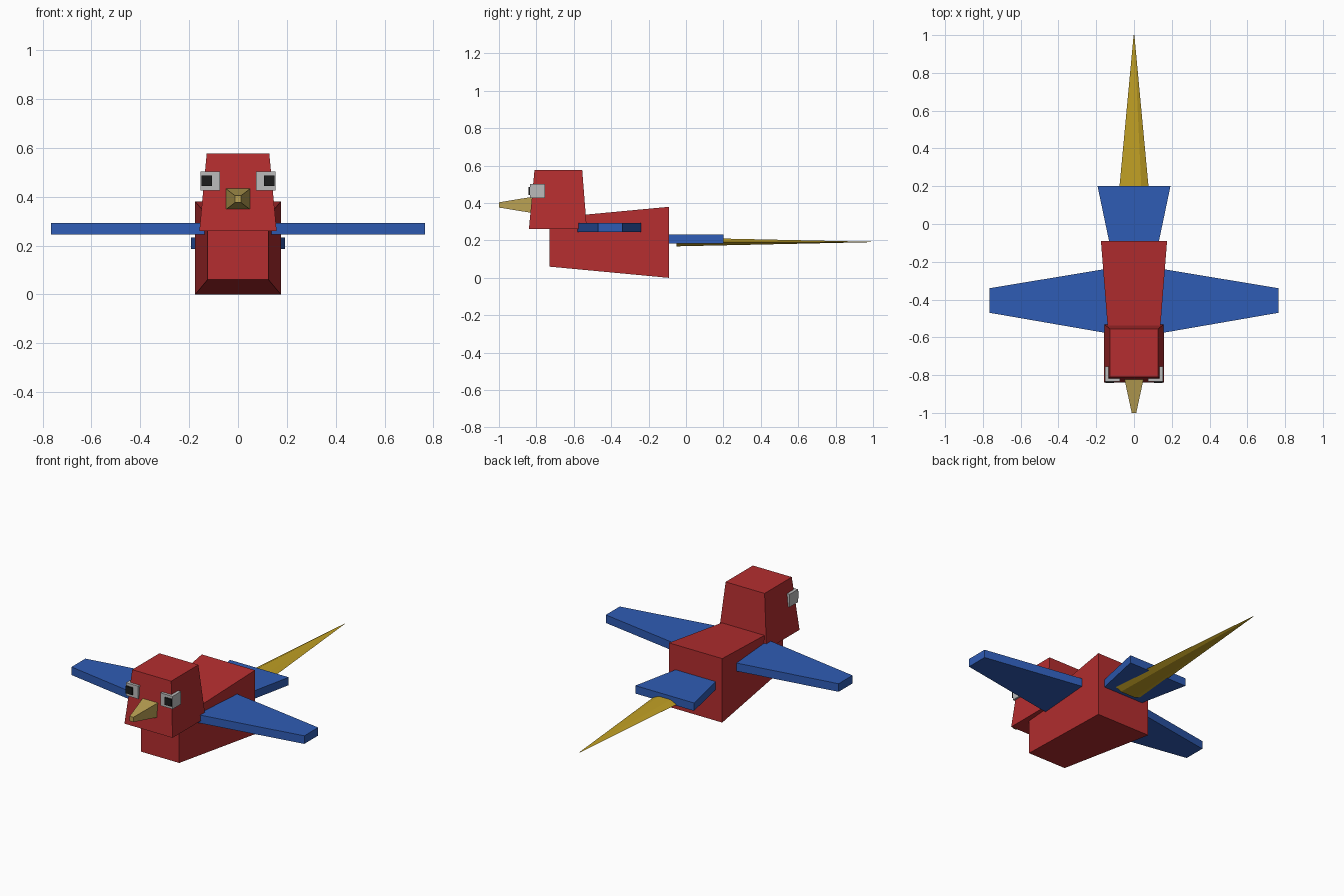
import bpy
import bmesh
import math

cube = bpy.data.objects.get("Cube")
if cube:
    bpy.data.objects.remove(cube, do_unlink=True)


def material(name, rgb):
    m = bpy.data.materials.new(name)
    m.use_nodes = True
    col = (*rgb, 1.0)
    m.diffuse_color = col
    m.node_tree.nodes["Principled BSDF"].inputs["Base Color"].default_value = col
    return m


red = material("red", (0.46, 0.027, 0.029))
blue = material("blue", (0.028, 0.107, 0.46))
gold = material("gold", (0.53, 0.35, 0.018))
tan = material("tan", (0.48, 0.35, 0.085))
grey = material("light grey", (0.5, 0.5, 0.5))
black = material("black", (0.012, 0.012, 0.012))


def loft(name, mat, ring_a, ring_b):
    """Closed solid between two rings with equal point counts."""
    bm = bmesh.new()
    a = [bm.verts.new(p) for p in ring_a]
    b = [bm.verts.new(p) for p in ring_b]
    bm.faces.new(a)
    bm.faces.new(b)
    n = len(a)
    for i in range(n):
        j = (i + 1) % n
        bm.faces.new((a[i], a[j], b[j], b[i]))
    bmesh.ops.recalc_face_normals(bm, faces=bm.faces)
    mesh = bpy.data.meshes.new(name)
    bm.to_mesh(mesh)
    bm.free()
    mesh.materials.append(mat)
    ob = bpy.data.objects.new(name, mesh)
    bpy.context.collection.objects.link(ob)
    return ob


def ring_x(x, y0, y1, z0, z1):
    return [(x, y0, z0), (x, y1, z0), (x, y1, z1), (x, y0, z1)]


def ring_y(y, half, z0, z1):
    return [(-half, y, z0), (half, y, z0), (half, y, z1), (-half, y, z1)]


def ring_z(z, half, y0, y1):
    return [(-half, y0, z), (half, y0, z), (half, y1, z), (-half, y1, z)]


# Body and head
loft("body", red, ring_y(-0.73, 0.125, 0.06, 0.32), ring_y(-0.09, 0.175, 0, 0.38))
loft("head", red, ring_z(0.26, 0.158, -0.84, -0.53), ring_z(0.577, 0.128, -0.81, -0.555))

# Beak
loft("beak", tan, ring_y(-1.0, 0.012, 0.376, 0.404), ring_y(-0.81, 0.053, 0.345, 0.435))

# Flat tail and long tapering plume beneath it
loft("tail", blue, ring_y(-0.1, 0.13, 0.185, 0.232), ring_y(0.2, 0.193, 0.185, 0.232))


def hexagon(y, width, height):
    angles = [math.radians(60 * i) for i in range(6)]
    return [(width * math.cos(t), y, 0.192 + height * math.sin(t)) for t in angles]


loft("tail_plume", gold, hexagon(-0.05, 0.1, 0.027), hexagon(1.0, 0.002, 0.001))

# Wings, eyes and pupils on both sides
for side, s in (("left", 1), ("right", -1)):
    loft(side + "_wing", blue,
         ring_x(s * 0.13, -0.58, -0.235, 0.245, 0.293),
         ring_x(s * 0.765, -0.47, -0.34, 0.245, 0.293))
    loft(side + "_eye", grey,
         ring_x(s * 0.073, -0.833, -0.755, 0.426, 0.502),
         ring_x(s * 0.153, -0.833, -0.755, 0.426, 0.502))
    loft(side + "_pupil", black,
         ring_x(s * 0.106, -0.843, -0.82, 0.444, 0.486),
         ring_x(s * 0.15, -0.843, -0.82, 0.444, 0.486))
